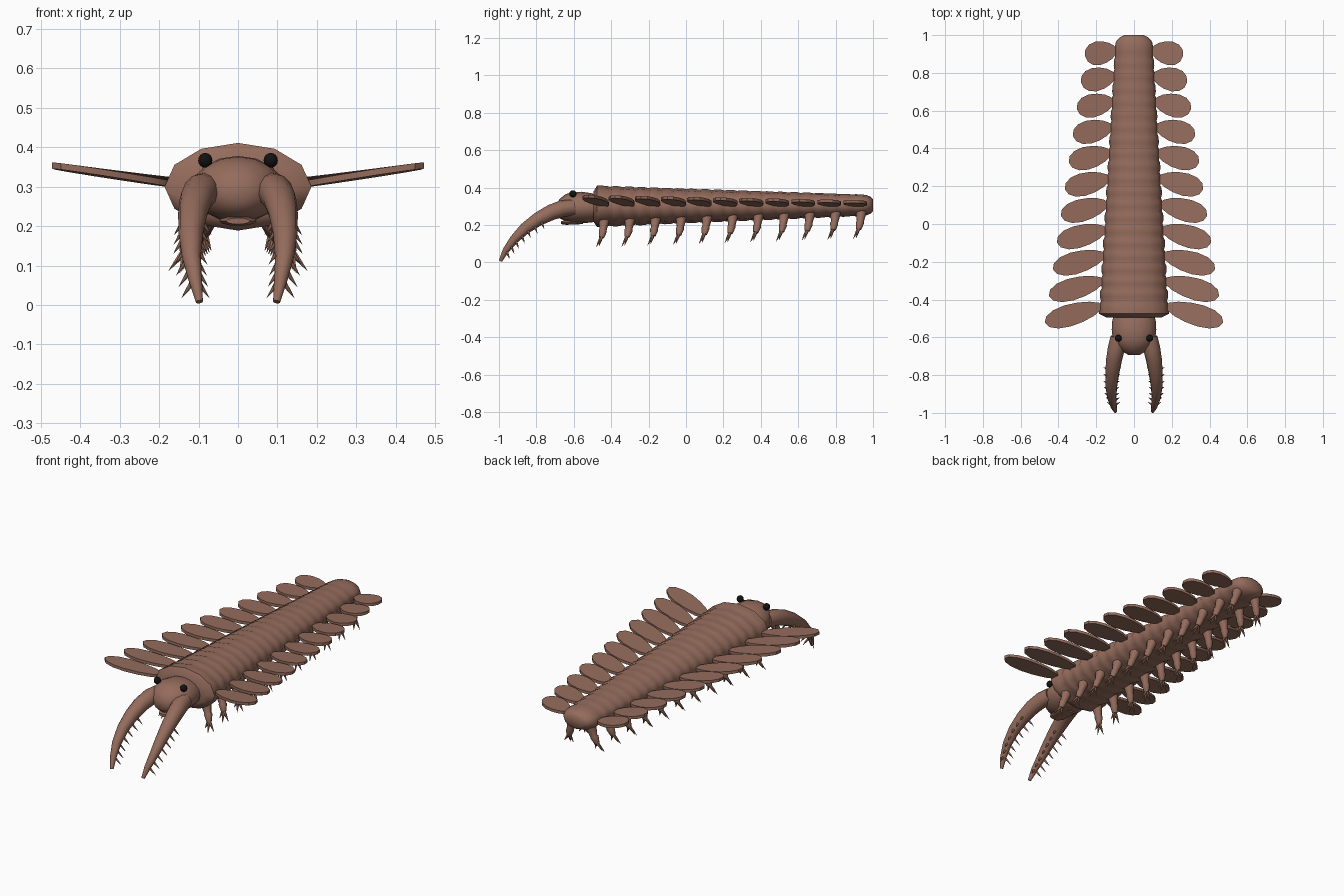
import bpy, bmesh, math
from mathutils import Vector

cube = bpy.data.objects.get("Cube")
if cube:
    bpy.data.objects.remove(cube, do_unlink=True)


def material(name, rgb):
    m = bpy.data.materials.new(name)
    m.use_nodes = True
    m.diffuse_color = (*rgb, 1)
    bsdf = m.node_tree.nodes["Principled BSDF"]
    bsdf.inputs["Base Color"].default_value = (*rgb, 1)
    bsdf.inputs["Roughness"].default_value = 0.8
    return m


brown = material("chitin brown", (0.30, 0.150, 0.108))
black = material("eye black", (0.006, 0.006, 0.006))


def finish(bm, name, mat, angle=50):
    bmesh.ops.recalc_face_normals(bm, faces=bm.faces)
    mesh = bpy.data.meshes.new(name)
    bm.to_mesh(mesh)
    bm.free()
    mesh.materials.append(mat)
    ob = bpy.data.objects.new(name, mesh)
    bpy.context.collection.objects.link(ob)
    bpy.ops.object.select_all(action="DESELECT")
    ob.select_set(True)
    bpy.context.view_layer.objects.active = ob
    bpy.ops.object.shade_smooth_by_angle(angle=math.radians(angle))
    return ob


def loft(bm, rings):
    """Skin a list of equal point loops and cap both ends."""
    loops = [[bm.verts.new(p) for p in ring] for ring in rings]
    n = len(loops[0])
    for a, b in zip(loops, loops[1:]):
        for i in range(n):
            j = (i + 1) % n
            bm.faces.new((a[i], a[j], b[j], b[i]))
    bm.faces.new(loops[0])
    bm.faces.new(loops[-1])


def oval(y, zc, hw, hh, n=12):
    return [(hw * math.sin(math.tau * i / n), y, zc + hh * math.cos(math.tau * i / n))
            for i in range(n)]


def tube(bm, path, radii, n=8):
    """Tapered tube along a path of points."""
    pts = [Vector(p) for p in path]
    rings = []
    for i, (p, r) in enumerate(zip(pts, radii)):
        t = (pts[min(i + 1, len(pts) - 1)] - pts[max(i - 1, 0)]).normalized()
        u = t.cross(Vector((1, 0, 0))).normalized()
        v = t.cross(u)
        rings.append([p + r * (math.cos(math.tau * k / n) * u + math.sin(math.tau * k / n) * v)
                      for k in range(n)])
    loft(bm, rings)


def spike(bm, base, direction, radius):
    base = Vector(base)
    tip = base + Vector(direction)
    tube(bm, (base, base.lerp(tip, 0.5), tip), (radius, radius * 0.6, radius * 0.05), 6)


def body_size(y):
    """Half width, half height and centre height of the trunk."""
    t = (y + 0.47) / 1.43
    return 0.186 - 0.086 * t, 0.111 - 0.054 * t, 0.300 + 0.006 * t


# Trunk: ringed segments tapering to the tail
SEGMENTS, START, STEP = 21, -0.475, 0.068
rings = [oval(-0.495, 0.298, 0.145, 0.08)]
for s in range(SEGMENTS):
    for part, swell in ((0, 0.955), (0.3, 1.0), (0.75, 1.0)):
        y = START + STEP * (s + part)
        hw, hh, zc = body_size(y)
        swell = 1.0 if s == 0 else swell
        rings.append(oval(y, zc, hw * swell, hh * swell))
rings += [oval(0.965, 0.306, 0.096, 0.054), oval(0.988, 0.306, 0.076, 0.045),
          oval(1.0, 0.306, 0.052, 0.032)]
bm = bmesh.new()
loft(bm, rings)
finish(bm, "trunk", brown, 60)

# Head with a rounded snout
bm = bmesh.new()
loft(bm, [oval(y, z, w, h, 16) for y, z, w, h in (
    (-0.47, 0.29, 0.1, 0.07), (-0.51, 0.292, 0.115, 0.079), (-0.56, 0.294, 0.118, 0.084),
    (-0.61, 0.294, 0.112, 0.082), (-0.645, 0.292, 0.092, 0.072),
    (-0.675, 0.288, 0.062, 0.052), (-0.693, 0.285, 0.03, 0.025))])
finish(bm, "head", brown, 60)

# Lower lip
bm = bmesh.new()
loft(bm, [oval(y, 0.213, w, h) for y, w, h in (
    (-0.55, 0.048, 0.008), (-0.64, 0.048, 0.012), (-0.668, 0.03, 0.008))])
finish(bm, "lower_lip", brown)

JAW = ((0.082, -0.60, 0.295), (0.094, -0.66, 0.288), (0.106, -0.72, 0.268),
       (0.115, -0.79, 0.232), (0.120, -0.86, 0.182), (0.118, -0.92, 0.122),
       (0.108, -0.965, 0.062), (0.098, -0.992, 0.008))
JAW_R = (0.042, 0.045, 0.042, 0.037, 0.031, 0.024, 0.017, 0.009)

for side, label in ((1, "left"), (-1, "right")):
    # Eye
    bm = bmesh.new()
    bmesh.ops.create_uvsphere(bm, u_segments=10, v_segments=8, radius=0.019)
    bmesh.ops.translate(bm, verts=bm.verts, vec=(0.083 * side, -0.605, 0.367))
    finish(bm, label + "_eye", black)

    # Curved mandible with two rows of spikes underneath
    bm = bmesh.new()
    path = [Vector((x * side, y, z)) for x, y, z in JAW]
    tube(bm, path, JAW_R, 12)
    for i in range(3, 7):
        for t in (0.0, 0.5):
            p = path[i].lerp(path[i + 1], t)
            r = JAW_R[i] + (JAW_R[i + 1] - JAW_R[i]) * t
            for out in (1, -1):
                if p.z > 0.045:
                    base = p + Vector((out * r * 0.6, r * 0.5, -r * 0.5))
                    spike(bm, base, (out * 0.025, 0.014, -0.036), 0.007)
    finish(bm, label + "_mandible", brown, 60)

    for k in range(11):
        f = k / 10
        # Stubby walking leg with three claws
        y = -0.44 + 1.375 * f
        hw, hh, zc = body_size(y)
        x = hw * 0.58
        z = 0.225 + 0.045 * f
        bm = bmesh.new()
        tube(bm, [(side * (x + dx), y + dy, z + dz) for dx, dy, dz in (
            (-0.008, 0.004, 0.035), (0, 0.002, 0), (0.014, -0.003, -0.05),
            (0.018, -0.005, -0.058), (0.028, -0.012, -0.092))],
            (0.031, 0.029, 0.019, 0.022, 0.014))
        foot = (side * (x + 0.027), y - 0.011, z - 0.086)
        for d in ((0.014, -0.03, -0.058), (0.042, -0.014, -0.052), (-0.018, -0.012, -0.046)):
            spike(bm, foot, (side * d[0], d[1], d[2]), 0.010)
        finish(bm, f"{label}_leg_{k + 1}", brown)

        # Flat paddle sweeping outward and forward
        root = Vector((hw * 0.90, -0.432 + 1.355 * f, 0.306))
        tip = Vector((0.472 - 0.212 * f, -0.522 + 1.412 * f, 0.354 - 0.028 * f))
        axis = tip - root
        across = Vector((-axis.y, axis.x, 0)).normalized()
        half = 0.059 + 0.005 * f
        outline = []
        for i in range(14):
            a = math.tau * i / 14
            along = 0.5 - 0.5 * math.cos(a)
            p = root + axis * along + across * half * math.sin(a) * (0.78 + 0.38 * along)
            outline.append(Vector((p.x * side, p.y, p.z)))
        up = Vector((0, 0, 0.008))
        bm = bmesh.new()
        loft(bm, [[p - up for p in outline], [p + up for p in outline]])
        finish(bm, f"{label}_paddle_{k + 1}", brown, 30)
